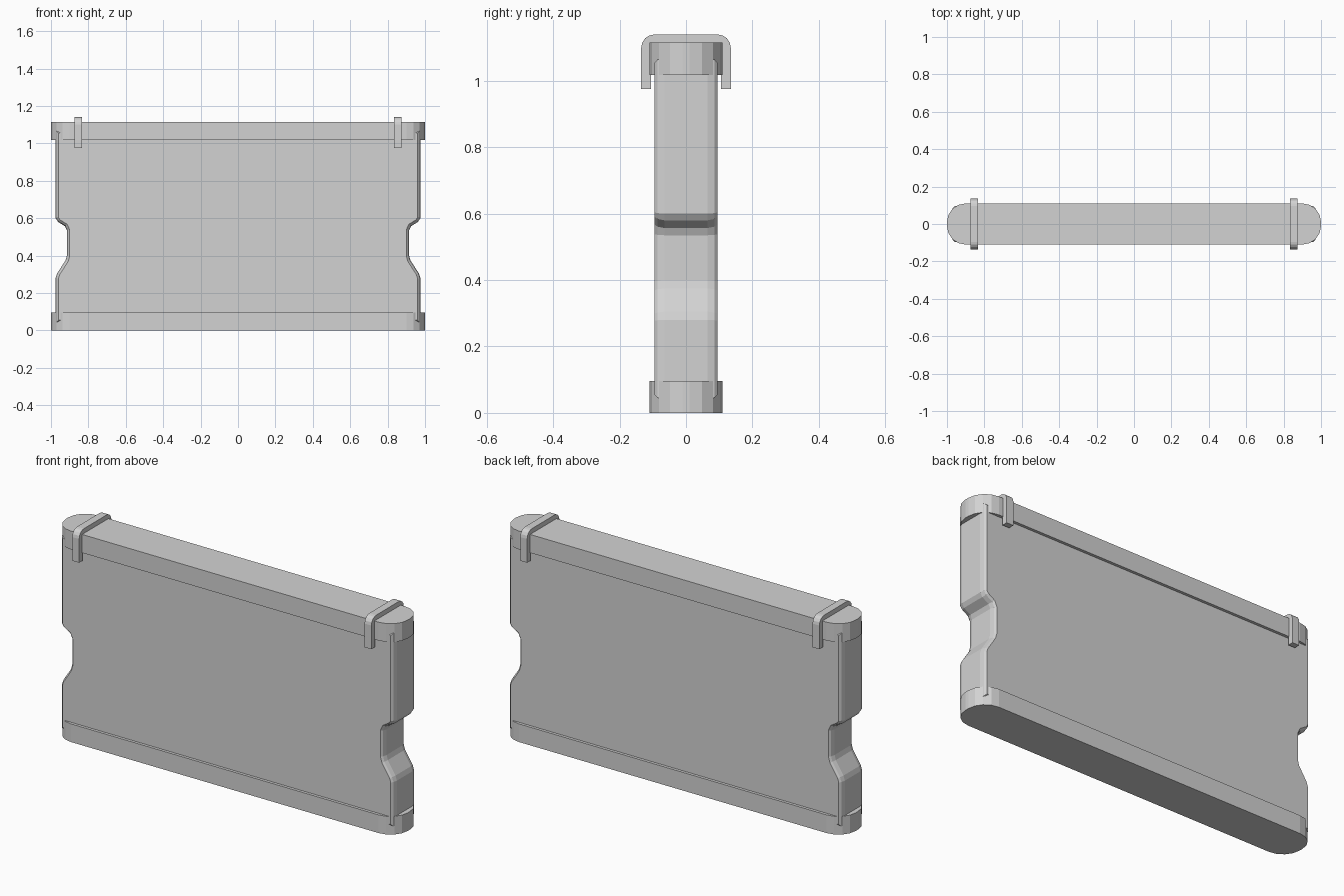
import bpy, bmesh, math
from mathutils import Vector

cube = bpy.data.objects.get("Cube")
if cube:
    bpy.data.objects.remove(cube, do_unlink=True)

grey = bpy.data.materials.new("plain grey")
grey.use_nodes = True
COLOR = (0.65, 0.65, 0.65, 1)
grey.diffuse_color = COLOR
grey.node_tree.nodes["Principled BSDF"].inputs["Base Color"].default_value = COLOR


def loft(name, loops):
    """Join closed loops of equal length in order and cap both ends."""
    bm = bmesh.new()
    rings = [[bm.verts.new(p) for p in loop] for loop in loops]
    n = len(rings[0])
    for a, b in zip(rings, rings[1:]):
        for i in range(n):
            j = (i + 1) % n
            bm.faces.new((a[i], a[j], b[j], b[i]))
    bm.faces.new(rings[0][::-1])
    bm.faces.new(rings[-1])
    bmesh.ops.recalc_face_normals(bm, faces=bm.faces)
    mesh = bpy.data.meshes.new(name)
    bm.to_mesh(mesh)
    bm.free()
    mesh.materials.append(grey)
    obj = bpy.data.objects.new(name, mesh)
    bpy.context.collection.objects.link(obj)
    return obj


def inset(points, d):
    """Move a counter-clockwise outline inward by d."""
    out = []
    for i, p in enumerate(points):
        e1 = (p - points[i - 1]).normalized()
        e2 = (points[(i + 1) % len(points)] - p).normalized()
        n1, n2 = Vector((-e1.y, e1.x)), Vector((-e2.y, e2.x))
        out.append(p + (n1 + n2) * d / (1 + n1.dot(n2)))
    return out


def arc(cx, cy, r, start, steps):
    """Quarter circle, counter-clockwise from the start angle."""
    angles = [start + math.pi / 2 * i / steps for i in range(steps + 1)]
    return [(cx + r * math.cos(a), cy + r * math.sin(a)) for a in angles]


# Flat body with a grip notch on each side and softened edges
side = [(0.975, 0.04), (0.975, 0.28), (0.967, 0.305), (0.922, 0.375),
        (0.915, 0.40), (0.915, 0.535), (0.925, 0.557), (0.962, 0.58),
        (0.975, 0.60), (0.975, 1.07)]
outline = [Vector(p) for p in side] + [Vector((-x, z)) for x, z in reversed(side)]
layers = [(-0.095, 0.015), (-0.086, 0.006), (-0.065, 0),
          (0.065, 0), (0.086, 0.006), (0.095, 0.015)]
loft("body", [[(p.x, y, p.y) for p in inset(outline, d)] for y, d in layers])

# Bottom rim and lid with rounded ends
R = 0.1
plan = []
for k, (sx, sy) in enumerate([(1, 1), (-1, 1), (-1, -1), (1, -1)]):
    plan += arc(sx * (1 - R), sy * (0.11 - R), R, k * math.pi / 2, 4)
for name, z0, z1 in [("bottom_rim", 0, 0.096), ("lid", 1.018, 1.115)]:
    loft(name, [[(x, y, z) for x, y in plan] for z in (z0, z1)])

# U-shaped clips over the lid
OUT, IN, TOP, LOW = 0.135, 0.105, 1.14, 0.975
r = 0.04
section = [(OUT, LOW)] + arc(OUT - r, TOP - r, r, 0, 4)
section += arc(r - OUT, TOP - r, r, math.pi / 2, 4) + [(-OUT, LOW)]
section += [(-IN, LOW), (-IN, 1.11), (IN, 1.11), (IN, LOW)]
for name, cx in [("left_clip", 0.855), ("right_clip", -0.855)]:
    loft(name, [[(cx + dx, y, z) for y, z in section] for dx in (-0.02, 0.02)])
